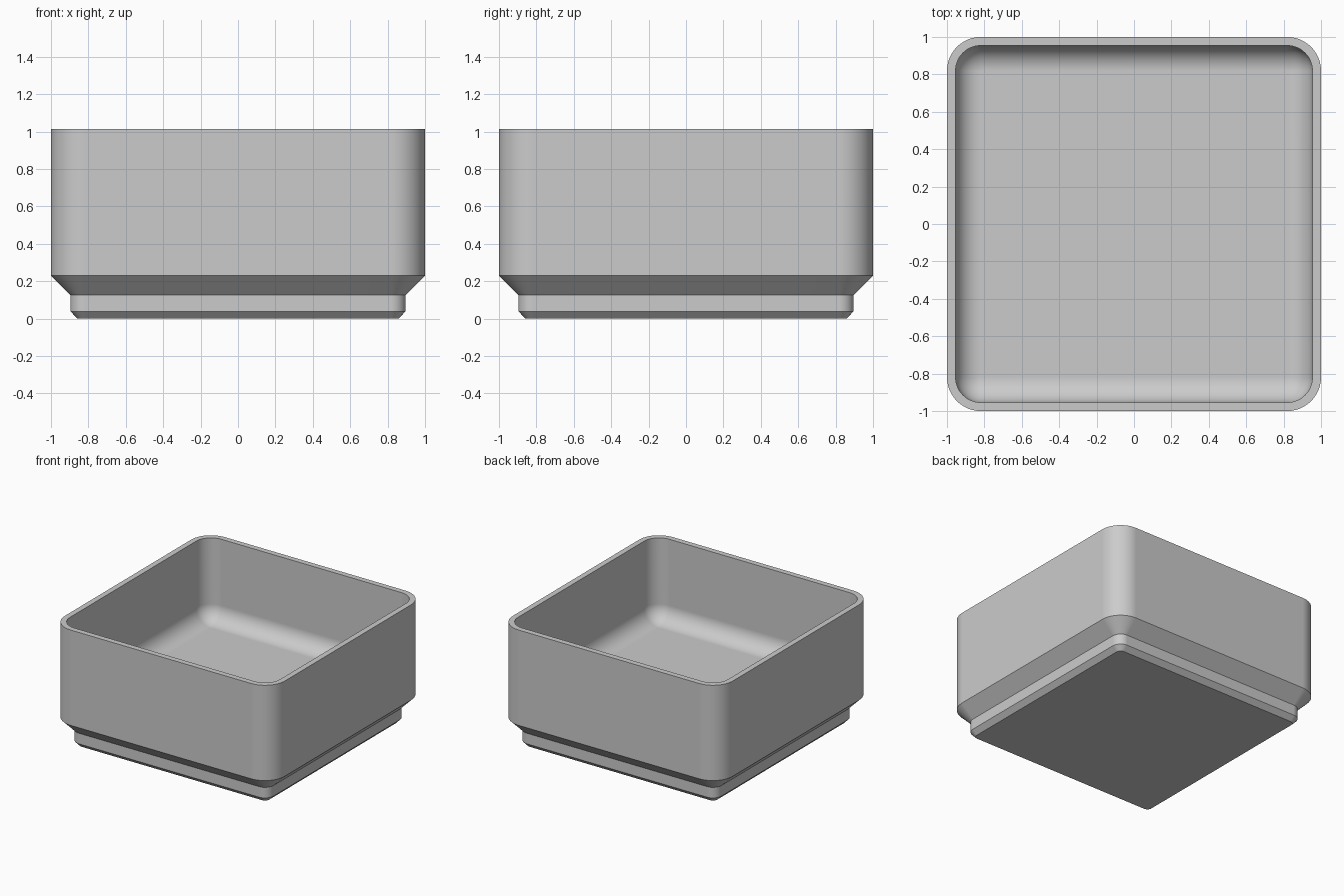
import bpy
import bmesh
from math import sin, cos, pi

cube = bpy.data.objects.get("Cube")
if cube:
    bpy.data.objects.remove(cube, do_unlink=True)

SEGMENTS = 12          # steps in each rounded corner
TOP = 1.013            # rim height
WALL = 0.046           # wall thickness
FLOOR = 0.335          # inside floor height
FILLET = 0.135         # inside corner and floor rounding


def grey_material():
    mat = bpy.data.materials.new("light_grey")
    colour = (0.6, 0.6, 0.6, 1)
    mat.use_nodes = True
    mat.diffuse_color = colour
    bsdf = next(n for n in mat.node_tree.nodes if n.type == 'BSDF_PRINCIPLED')
    bsdf.inputs["Base Color"].default_value = colour
    return mat


def rounded_square(bm, half, radius, z):
    """One loop of vertices around a square with rounded corners."""
    loop = []
    for corner, (sx, sy) in enumerate([(1, 1), (-1, 1), (-1, -1), (1, -1)]):
        for i in range(SEGMENTS + 1):
            a = (corner + i / SEGMENTS) * pi / 2
            loop.append(bm.verts.new((sx * (half - radius) + radius * cos(a),
                                      sy * (half - radius) + radius * sin(a), z)))
    return loop


def loft(name, sections, mat):
    """Skin a stack of rounded squares and cap both ends."""
    bm = bmesh.new()
    loops = [rounded_square(bm, *s) for s in sections]
    n = len(loops[0])
    for low, high in zip(loops, loops[1:]):
        for i in range(n):
            j = (i + 1) % n
            bm.faces.new((low[i], low[j], high[j], high[i]))
    bm.faces.new(loops[0][::-1])
    bm.faces.new(loops[-1])
    bmesh.ops.remove_doubles(bm, verts=bm.verts[:], dist=0.0005)
    bmesh.ops.recalc_face_normals(bm, faces=bm.faces[:])
    mesh = bpy.data.meshes.new(name)
    bm.to_mesh(mesh)
    bm.free()
    mesh.materials.append(mat)
    obj = bpy.data.objects.new(name, mesh)
    bpy.context.collection.objects.link(obj)
    return obj


# Stepped foot, outer wall and rim: half width, corner radius, height
sections = [
    (0.858, 0.038, 0.0),
    (0.896, 0.077, 0.039),
    (0.896, 0.077, 0.126),
    (1.0, 0.181, 0.23),
    (1.0, 0.181, TOP),
    (1.0 - WALL, FILLET, TOP),
]
# Inner wall running into the filleted floor
for i in range(SEGMENTS + 1):
    a = i / SEGMENTS * pi / 2
    inward = FILLET * (1 - cos(a))
    sections.append((1.0 - WALL - inward, FILLET - inward,
                     FLOOR + FILLET * (1 - sin(a))))

storage_bin = loft("storage_bin", sections, grey_material())

# Smooth rounding with crisp chamfer and rim edges, flat large faces
bpy.ops.object.select_all(action='DESELECT')
storage_bin.select_set(True)
bpy.context.view_layer.objects.active = storage_bin
bpy.ops.object.shade_smooth_by_angle(angle=pi / 6)
weighted = storage_bin.modifiers.new("flat_face_normals", 'WEIGHTED_NORMAL')
weighted.keep_sharp = True
